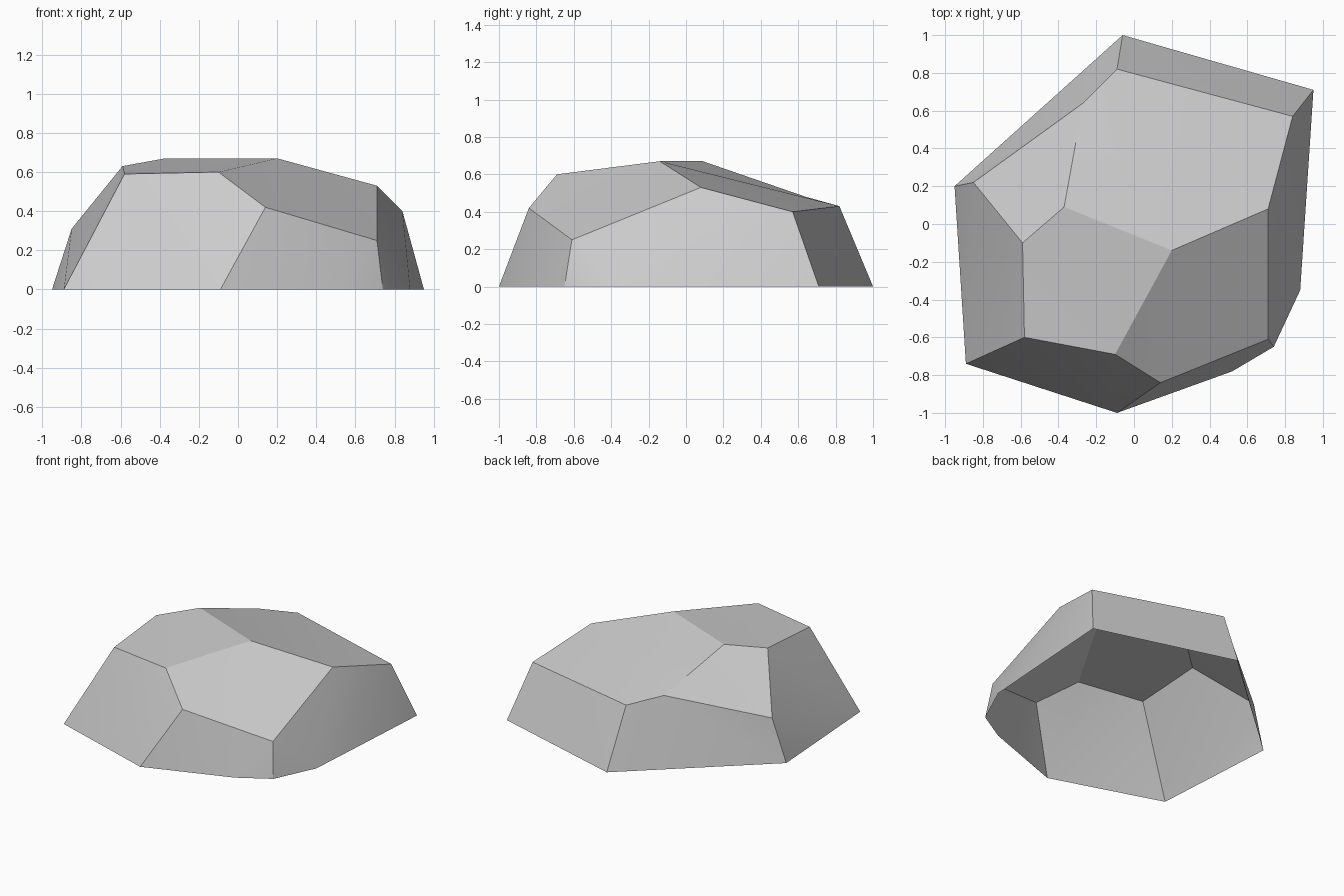
import bpy
import bmesh

cube = bpy.data.objects.get("Cube")
if cube:
    bpy.data.objects.remove(cube, do_unlink=True)

# Stone colour
stone = bpy.data.materials.new("stone_grey")
stone.use_nodes = True
grey = (0.6, 0.6, 0.6, 1)
stone.diffuse_color = grey
stone.node_tree.nodes["Principled BSDF"].inputs["Base Color"].default_value = grey

# Ground outline, clockwise from the back corner
base = [(-.06, 1), (.95, .71), (.88, -.35), (.74, -.65),
        (.52, -.78), (-.09, -1), (-.89, -.74), (-.95, .2)]
# Shoulder corners in the same order, then the two ends of the summit ridge
shoulder = [(-.09, .82, .43), (.84, .57, .4), (.71, .08, .53), (.71, -.61, .25),
            (.14, -.84, .42), (-.1, -.69, .6), (-.58, -.6, .59), (-.59, -.1, .63),
            (-.85, .22, .31), (-.27, .64, .48)]
ridge = [(.2, -.14, .67), (-.37, .09, .67)]

bm = bmesh.new()
corner = {}
for tag, points in (("b", [(x, y, 0) for x, y in base]), ("s", shoulder), ("r", ridge)):
    for i, p in enumerate(points):
        corner[tag + str(i)] = bm.verts.new(p)

# Chiselled facets: top slopes, then walls; the underside is open
facets = ["s0 s9 r1 r0 s2 s1", "s9 s8 s7 r1", "r1 s7 s6 s5 r0", "r0 s5 s4 s3 s2",
          "s6 b6 b5 s4 s5", "s4 b5 b4 b3 s3", "s3 b3 b2 b1 s1 s2",
          "s1 b1 b0 s0", "s0 b0 b7 s8 s9", "s8 b7 b6 s6 s7"]
for f in facets:
    bm.faces.new([corner[c] for c in f.split()]).smooth = True

# Facet borders are crisp; the bends inside a wall stay soft
for e in bm.edges:
    e.smooth = False
for pair in (("s2", "b2"), ("s4", "b4"), ("s3", "b4")):
    bmesh.ops.connect_verts(bm, verts=[corner[c] for c in pair])
bmesh.ops.triangulate(bm, faces=bm.faces[:])

mesh = bpy.data.meshes.new("boulder")
bm.to_mesh(mesh)
bm.free()
mesh.materials.append(stone)
boulder = bpy.data.objects.new("boulder", mesh)
bpy.context.collection.objects.link(boulder)
